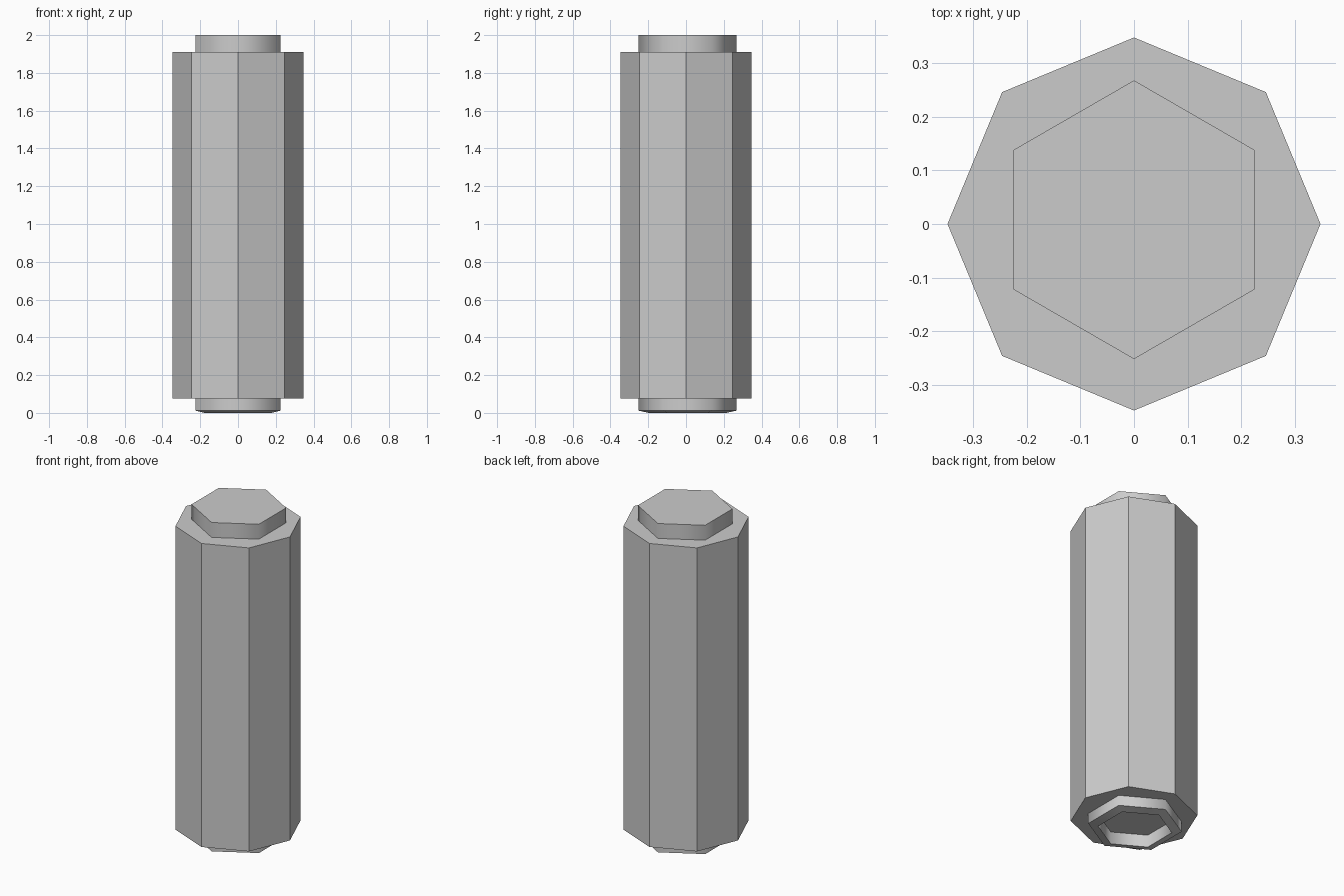
import bpy, bmesh, math

default = bpy.data.objects.get("Cube")
if default:
    bpy.data.objects.remove(default)

grey = bpy.data.materials.new("plain grey")
grey.use_nodes = True
colour = (0.6, 0.6, 0.6, 1)
grey.diffuse_color = colour
grey.node_tree.nodes["Principled BSDF"].inputs["Base Color"].default_value = colour


def lathe(name, sides, profile, start=0.0, centre_y=0.0, smooth=False):
    """Prism-like solid from (radius, height) rings, capped at both ends."""
    bm = bmesh.new()
    rings = []
    for r, z in profile:
        angles = [start + math.tau * i / sides for i in range(sides)]
        rings.append([bm.verts.new((r * math.cos(a), centre_y + r * math.sin(a), z))
                      for a in angles])
    for low, high in zip(rings, rings[1:]):
        for i in range(sides):
            j = (i + 1) % sides
            bm.faces.new((low[i], low[j], high[j], high[i]))
    bm.faces.new(rings[0][::-1])
    bm.faces.new(rings[-1])
    bmesh.ops.recalc_face_normals(bm, faces=bm.faces)
    mesh = bpy.data.meshes.new(name)
    bm.to_mesh(mesh)
    bm.free()
    mesh.materials.append(grey)
    obj = bpy.data.objects.new(name, mesh)
    bpy.context.collection.objects.link(obj)
    if smooth:
        bpy.ops.object.select_all(action='DESELECT')
        obj.select_set(True)
        bpy.context.view_layer.objects.active = obj
        bpy.ops.object.shade_smooth_by_angle(angle=math.radians(65))
    return obj


# Octagonal outer sleeve: outer wall, then back down around the core
sleeve = [(0.255, 0.075), (0.348, 0.075), (0.348, 1.91), (0.255, 1.91)]
lathe("outer_sleeve", 8, sleeve)

# Hexagonal core: hollow from below, sloped bottom rim, closed top
core = [(0.205, 1.95), (0.205, 0.0), (0.26, 0.012), (0.26, 2.0)]
lathe("inner_core", 6, core, start=math.pi / 2, centre_y=0.008, smooth=True)
